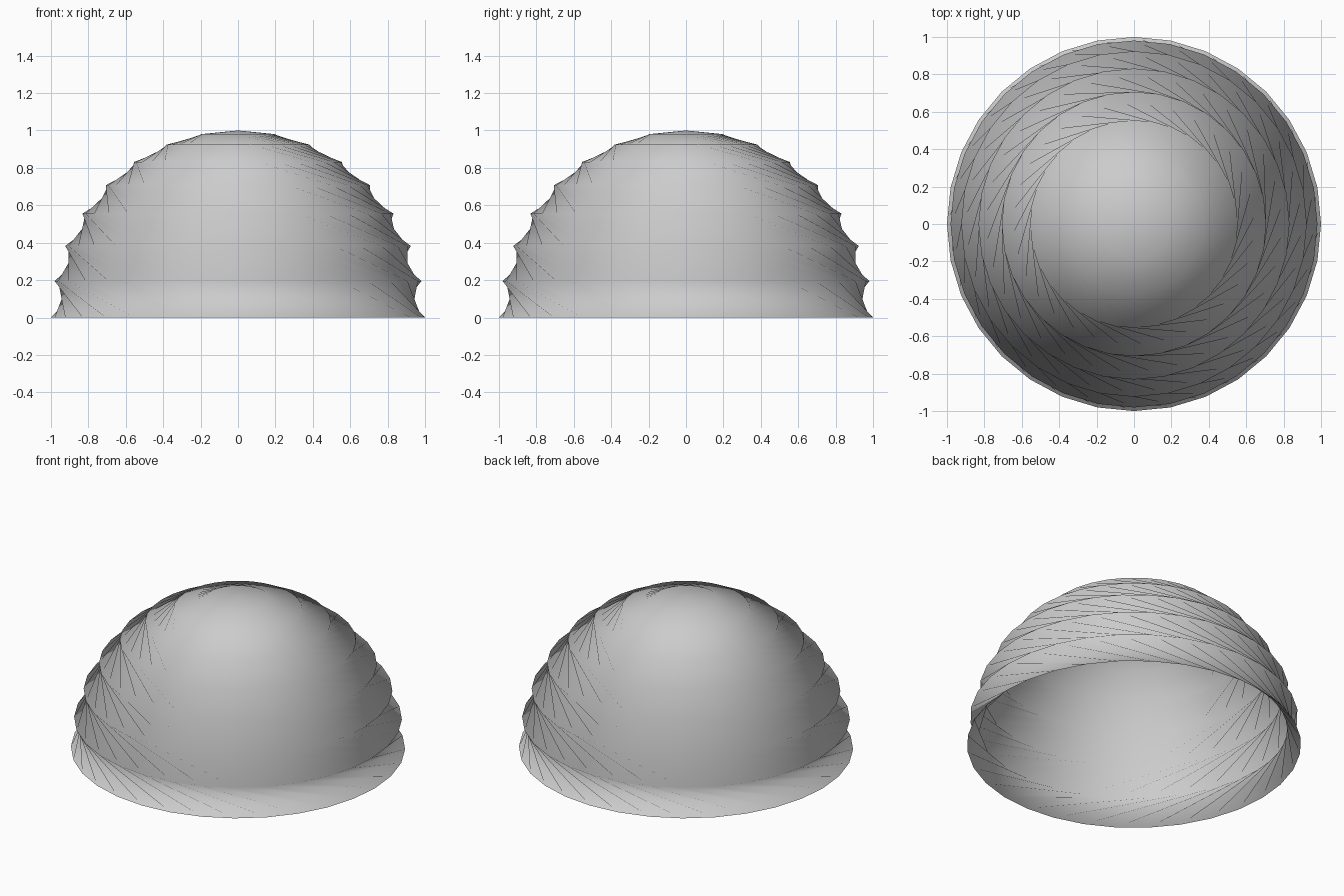
import bpy
import bmesh
from math import pi, sin, cos

SEGMENTS = 32   # sides of each ring
RINGS = 8       # rings from the rim to the crown
SHIFT = 3       # segments each band is twisted by

cube = bpy.data.objects.get("Cube")
if cube:
    bpy.data.objects.remove(cube, do_unlink=True)

# Plain grey material
grey = bpy.data.materials.new("plain_grey")
grey.use_nodes = True
colour = (0.6, 0.6, 0.6, 1)
grey.diffuse_color = colour
grey.node_tree.nodes["Principled BSDF"].inputs["Base Color"].default_value = colour

bm = bmesh.new()


def add_ring(level):
    """One ring of vertices on the unit sphere."""
    lat = level * pi / 2 / RINGS
    return [bm.verts.new((cos(lat) * cos(2 * pi * i / SEGMENTS),
                          cos(lat) * sin(2 * pi * i / SEGMENTS),
                          sin(lat))) for i in range(SEGMENTS)]


# Twisted bands: every ring joins the one above with an angular shift
rings = [add_ring(level) for level in range(RINGS)]
for low, high in zip(rings, rings[1:]):
    for i in range(SEGMENTS):
        j = (i + 1) % SEGMENTS
        a, b = low[(i + SHIFT) % SEGMENTS], low[(j + SHIFT) % SEGMENTS]
        bm.faces.new((a, b, high[i]))
        bm.faces.new((b, high[j], high[i]))

# Crown fan closing the top
crown = bm.verts.new((0, 0, 1))
for i in range(SEGMENTS):
    bm.faces.new((rings[-1][i], rings[-1][(i + 1) % SEGMENTS], crown))

for face in bm.faces:
    face.smooth = True

mesh = bpy.data.meshes.new("twisted_dome")
bm.to_mesh(mesh)
bm.free()
mesh.materials.append(grey)
dome = bpy.data.objects.new("twisted_dome", mesh)
bpy.context.collection.objects.link(dome)
